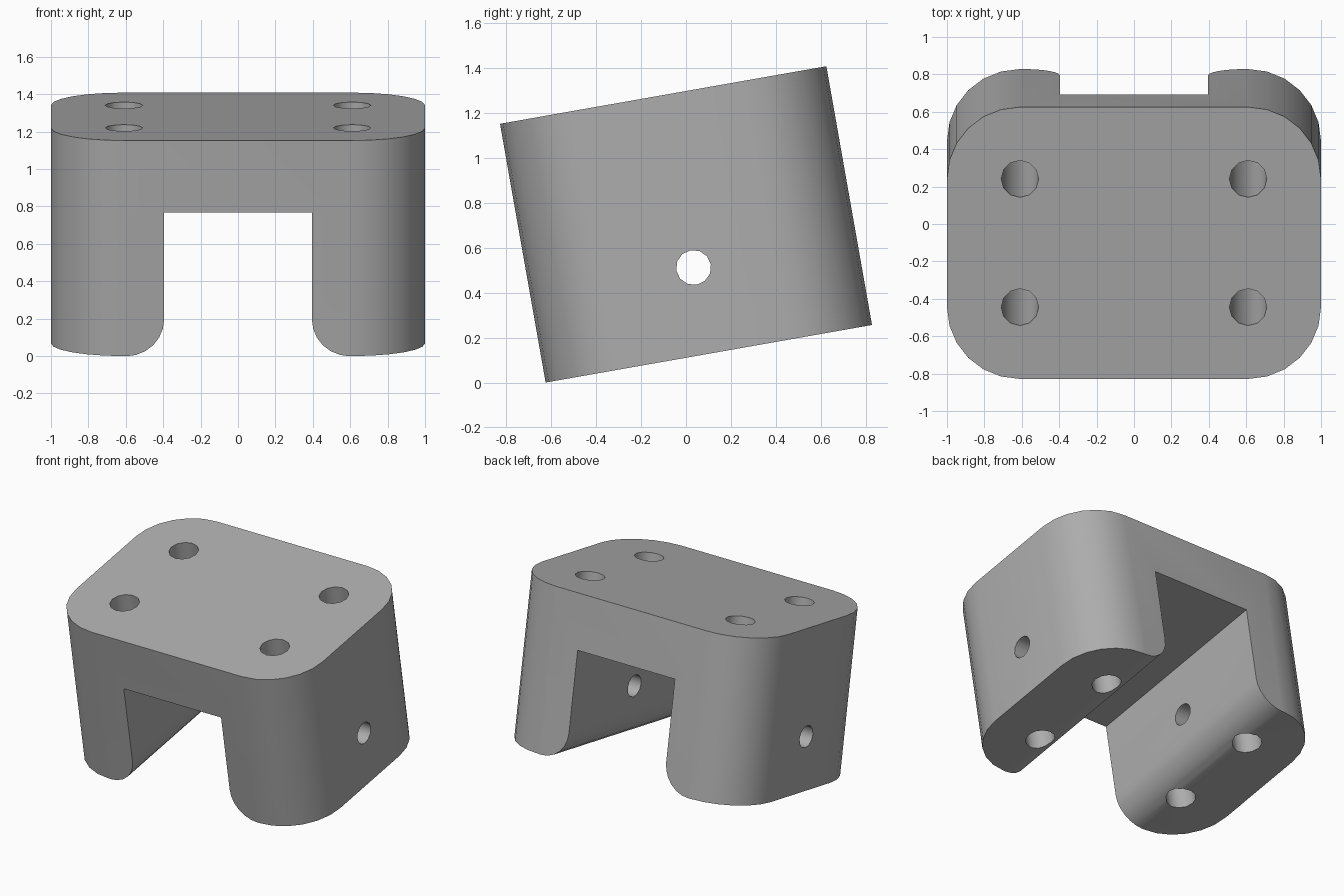
import bpy, bmesh, math
from mathutils import Matrix, Vector

cube = bpy.data.objects.get("Cube")
if cube:
    bpy.data.objects.remove(cube, do_unlink=True)

HALF_X, HALF_Y, HALF_Z = 1.0, 0.738, 0.585
CORNER = 0.39            # outer corner radius, concentric with the bolt holes
SLOT_X, SLOT_TOP = 0.395, 0.195
FILLET = 0.2             # rounding of the inner foot edges
TILT = math.radians(10)

grey = bpy.data.materials.new("plain grey")
grey.use_nodes = True
colour = (0.42, 0.42, 0.42, 1)
grey.diffuse_color = colour
grey.node_tree.nodes["Principled BSDF"].inputs["Base Color"].default_value = colour


def arc(cx, cy, r, start, end, steps):
    angles = [math.radians(start + (end - start) * i / steps) for i in range(steps + 1)]
    return [(cx + r * math.cos(a), cy + r * math.sin(a)) for a in angles]


def prism(name, outline, place, depth):
    """Extrude a 2D outline both ways along the third axis chosen by place(u, v, w)."""
    bm = bmesh.new()
    face = bm.faces.new([bm.verts.new(place(u, v, -depth)) for u, v in outline])
    moved = bmesh.ops.extrude_face_region(bm, geom=[face])["geom"]
    shift = Vector(place(0, 0, depth)) - Vector(place(0, 0, -depth))
    bmesh.ops.translate(bm, vec=shift, verts=[g for g in moved if isinstance(g, bmesh.types.BMVert)])
    bmesh.ops.recalc_face_normals(bm, faces=bm.faces)
    mesh = bpy.data.meshes.new(name)
    bm.to_mesh(mesh)
    bm.free()
    mesh.materials.append(grey)
    obj = bpy.data.objects.new(name, mesh)
    bpy.context.scene.collection.objects.link(obj)
    return obj


def along_x(u, v, w): return (w, u, v)
def along_y(u, v, w): return (u, w, v)
def along_z(u, v, w): return (u, v, w)


# Main block: rounded rectangle in plan
cx, cy = HALF_X - CORNER, HALF_Y - CORNER
plan = []
for sx, sy, start in ((1, 1, 0), (-1, 1, 90), (-1, -1, 180), (1, -1, 270)):
    plan += arc(sx * cx, sy * cy, CORNER, start, start + 90, 6)
bracket = prism("bracket_body", plan, along_z, HALF_Z)

# Slot between the legs, flaring out over the rounded feet
foot_z, foot_x = FILLET - HALF_Z, SLOT_X + FILLET
right = arc(foot_x, foot_z, FILLET, 180, 270, 6)
right[-1] = (foot_x, -HALF_Z - 0.001)
half = [(SLOT_X, SLOT_TOP)] + right + [(foot_x, -HALF_Z - 0.2)]
slot = half + [(-x, z) for x, z in reversed(half)]
cutters = [prism("slot_cutter", slot, along_y, 1)]

# Four bolt holes through the legs and one cross pin hole
for sx in (-1, 1):
    for sy in (-1, 1):
        ring = arc(sx * cx, sy * cy, 0.1, 0, 360, 12)[:-1]
        cutters.append(prism("bolt_hole_cutter", ring, along_z, 1))
pin = arc(0, (SLOT_TOP - HALF_Z) / 2, 0.078, 0, 360, 12)[:-1]
cutters.append(prism("pin_hole_cutter", pin, along_x, 1.2))

for cutter in cutters:
    cutter.hide_render = True
    mod = bracket.modifiers.new("cut", "BOOLEAN")
    mod.operation, mod.solver, mod.object = "DIFFERENCE", "EXACT", cutter

# Bake the cuts and drop the cutters
bpy.context.view_layer.update()
graph = bpy.context.evaluated_depsgraph_get()
baked = bpy.data.meshes.new_from_object(bracket.evaluated_get(graph))
bracket.modifiers.clear()
bracket.data = baked
for cutter in cutters:
    bpy.data.objects.remove(cutter, do_unlink=True)

# Lean the block back and stand it on the ground
baked.transform(Matrix.Rotation(TILT, 4, "X"))
lowest = min(v.co.z for v in baked.vertices)
baked.transform(Matrix.Translation((0, 0, -lowest)))
baked.shade_smooth()
baked.set_sharp_from_angle(angle=math.radians(35))
